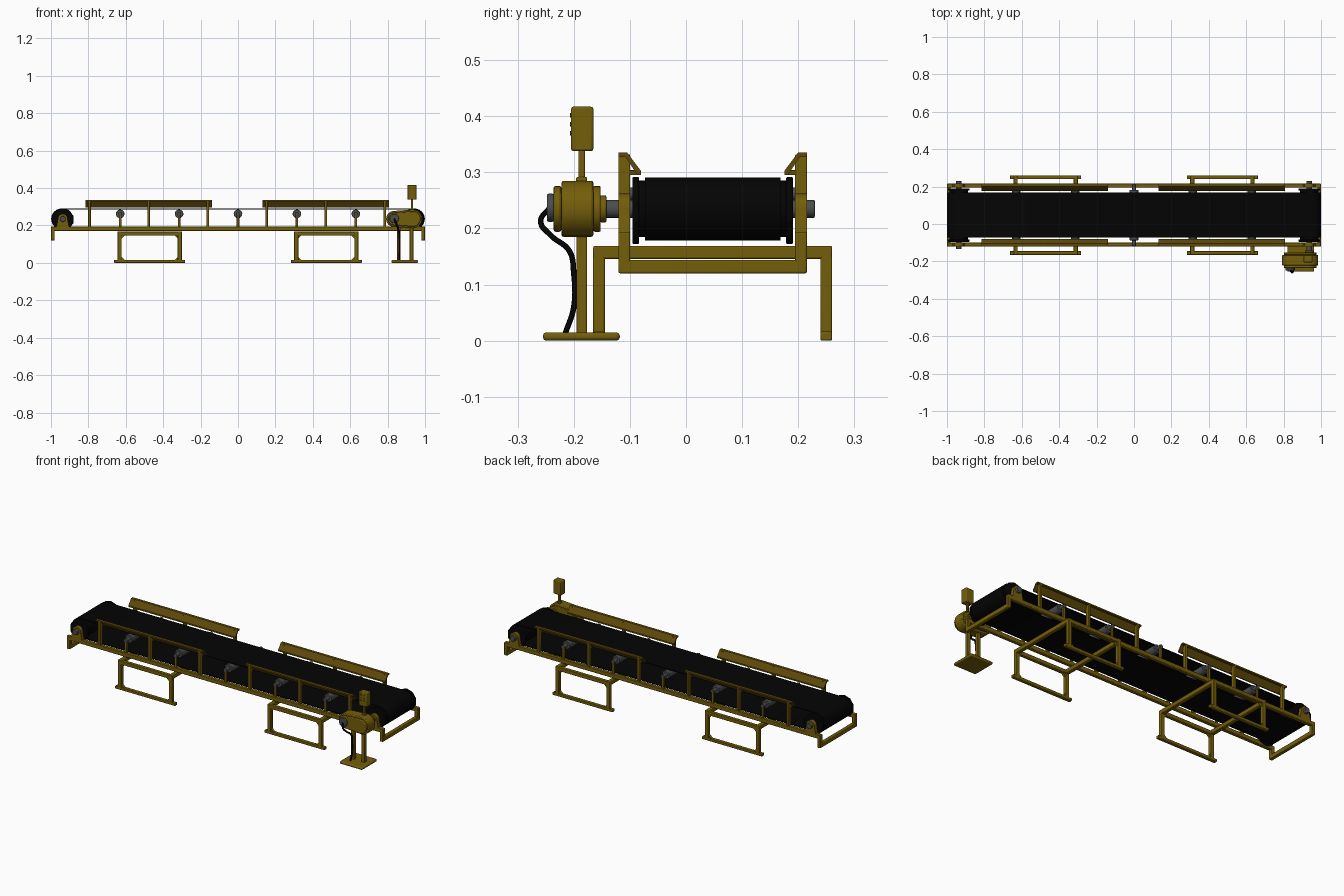
import bpy, bmesh, math
from mathutils import Vector, Matrix

if "Cube" in bpy.data.objects:
    bpy.data.objects.remove(bpy.data.objects["Cube"])

def mat(name, c):
    m = bpy.data.materials.new(name)
    m.diffuse_color = (*c, 1)
    m.use_nodes = True
    m.node_tree.nodes["Principled BSDF"].inputs["Base Color"].default_value = m.diffuse_color
    return m

YELLOW = mat("yellow_paint", (0.175, 0.112, 0.003))
WORN = mat("worn_brown_yellow_paint", (0.115, 0.068, 0.003))
BLACK = mat("black_rubber", (0.0012, 0.0012, 0.0013))
GREY = mat("grey_steel", (0.07, 0.073, 0.077))
CY = 0.0475            # centre line of the conveyor in y
RAIL = 0.1575          # rail offset from the centre line

def finish(name, bm, m, bevel=0.0, seg=2):
    bmesh.ops.recalc_face_normals(bm, faces=bm.faces)
    me = bpy.data.meshes.new(name)
    bm.to_mesh(me)
    bm.free()
    o = bpy.data.objects.new(name, me)
    bpy.context.collection.objects.link(o)
    me.materials.append(m)
    if bevel:
        b = o.modifiers.new("bevel", 'BEVEL')
        b.width, b.segments, b.limit_method = bevel, seg, 'ANGLE'
    bpy.ops.object.select_all(action='DESELECT')
    o.select_set(True)
    bpy.context.view_layer.objects.active = o
    bpy.ops.object.shade_smooth_by_angle(angle=math.radians(35))
    return o

def box(name, x, y, z, m=YELLOW, bevel=0.003):
    bm = bmesh.new()
    bmesh.ops.create_cube(bm, size=1)
    lo, hi = Vector((x[0], y[0], z[0])), Vector((x[1], y[1], z[1]))
    for v in bm.verts:
        v.co = (lo + hi) / 2 + v.co * (hi - lo)
    return finish(name, bm, m, bevel)

def cyl(name, r, x, z, y0, y1, m, n=24, bevel=0.0):
    """Cylinder along y."""
    bm = bmesh.new()
    M = Matrix.Translation((x, (y0 + y1) / 2, z)) @ Matrix.Rotation(math.pi / 2, 4, 'X')
    bmesh.ops.create_cone(bm, cap_ends=True, segments=n, radius1=r, radius2=r,
                          depth=abs(y1 - y0), matrix=M)
    return finish(name, bm, m, bevel)

def prism(name, pts, a, b, axis, m=YELLOW, bevel=0.0):
    """Extrude a profile: (x,z) points along y, or (y,z) points along x."""
    bm = bmesh.new()
    at = (lambda p, t: (p[0], t, p[1])) if axis == 'y' else (lambda p, t: (t, p[0], p[1]))
    A, B = ([bm.verts.new(at(p, t)) for p in pts] for t in (a, b))
    bm.faces.new(A)
    bm.faces.new(B[::-1])
    for i in range(len(pts)):
        j = (i + 1) % len(pts)
        bm.faces.new((A[i], B[i], B[j], A[j]))
    return finish(name, bm, m, bevel)

def stadium(xl, xr, z, rl, rr, n=12):
    right = [(xr + rr * math.cos(t), z + rr * math.sin(t))
             for t in [-math.pi / 2 + math.pi * i / n for i in range(n + 1)]]
    left = [(xl + rl * math.cos(t), z + rl * math.sin(t))
            for t in [math.pi / 2 + math.pi * i / n for i in range(n + 1)]]
    return right + left

# Belt: closed loop with open inside
outer, inner = stadium(-.943, .943, .235, .056, .056), stadium(-.943, .943, .235, .051, .051)
bm = bmesh.new()
rings = [[bm.verts.new((p[0], y, p[1])) for p in prof]
         for prof, y in ((outer, -.073), (outer, .168), (inner, .168), (inner, -.073))]
n = len(outer)
for k in range(4):
    A, B = rings[k], rings[(k + 1) % 4]
    for i in range(n):
        j = (i + 1) % n
        bm.faces.new((A[i], A[j], B[j], B[i]))
finish("belt", bm, BLACK)

for sx, end in ((-1, "left"), (1, "right")):
    # End drums with flanges and shafts
    x = sx * .937
    cyl(f"{end}_drum", .0505, x, .235, CY - .132, CY + .132, BLACK)
    cyl(f"{end}_shaft", .016, x, .235, CY - .182, CY + .182, GREY, 16, .002)
    # Dropped end crossbar
    xe = sorted((sx * .98, sx * 1.0))
    box(f"{end}_end_crossbar", xe, (CY - .168, CY + .168), (.12, .144))
    for s, side in ((-1, "front"), (1, "back")):
        y = CY + s * RAIL
        cyl(f"{end}_{side}_flange", .0605, x, .232, CY + s * .131, CY + s * .143, BLACK, 10, .003)
        box(f"{end}_{side}_end_post", xe, (y - .0105, y + .0105), (.12, .194))
        # Bearing bracket
        prism(f"{end}_{side}_bearing", [(x - .034, .19), (x + .034, .19), (x + .026, .232)] +
              [(x + .026 * math.cos(t), .236 + .026 * math.sin(t))
               for t in [math.pi * i / 10 for i in range(11)]] + [(x - .026, .232)],
              y - .0105, y + .0105, 'y')

# Side rails
for s, side in ((-1, "front"), (1, "back")):
    y = CY + s * RAIL
    box(f"{side}_rail", (-1, 1), (y - .0105, y + .0105), (.171, .194))
    # Slanted side guards on posts
    for gx in (-1, 1):
        g = "left" if gx < 0 else "right"
        c = -.478 if gx < 0 else .469
        P = lambda o, z: (CY + s * o, z)
        prism(f"{side}_{g}_guard", [P(.168, .335), P(.152, .335), P(.128, .303), P(.128, .295),
                                    P(.134, .295), P(.155, .327), P(.168, .327)],
              c - .338, c + .338, 'x', WORN)
        for i in (-1, 0, 1):
            xp = c + i * .316
            box(f"{side}_{g}_guard_post_{i + 2}", (xp - .007, xp + .007),
                (y - .0105, y + .0105), (.19, .332), bevel=.002)
            ys = sorted((CY + s * .13, CY + s * .16))
            box(f"{side}_{g}_guard_arm_{i + 2}", (xp - .007, xp + .007), ys, (.295, .304), WORN, .001)

# Carrying rollers with axles and brackets
for i in range(5):
    x = -.63 + i * .315
    cyl(f"roller_{i + 1}", .023, x, .262, CY - .135, CY + .135, GREY, 20, .002)
    cyl(f"roller_axle_{i + 1}", .011, x, .262, CY - .165, CY + .165, GREY, 12)
    for s, side in ((-1, "front"), (1, "back")):
        y = CY + s * RAIL
        box(f"{side}_roller_bracket_{i + 1}", (x - .007, x + .007), (y - .006, y + .006),
            (.19, .272), bevel=.002)

# Leg frames
for c, g in ((-.4725, "left"), (.4725, "right")):
    for s, side in ((-1, "front"), (1, "back")):
        y = CY + s * .2025
        ys = (y - .0105, y + .0105)
        box(f"{g}_{side}_foot_bar", (c - .19, c + .19), ys, (0, .016))
        box(f"{g}_{side}_top_bar", (c - .172, c + .172), ys, (.146, .167))
        for t in (-1, 1):
            x = c + t * .161
            box(f"{g}_{side}_leg_{'a' if t < 0 else 'b'}", (x - .011, x + .011), ys, (.01, .16))
            xi = x - t * .009
            for z, d in ((.148, -1), (.014, 1)):
                prism(f"{g}_{side}_gusset", [(xi, z), (xi - t * .02, z), (xi, z + d * .02)],
                      y - .007, y + .007, 'y')
    for t in (-1, 1):
        x = c + t * .161
        box(f"{g}_crossbeam_{'a' if t < 0 else 'b'}", (x - .011, x + .011),
            (CY - .213, CY + .213), (.146, .169))

# Gear motor
prism("motor_body", stadium(.835, .935, .235, .043, .05), -.222, -.165, 'y', YELLOW, .004)
prism("motor_front_cover", stadium(.835, .935, .235, .034, .041), -.236, -.222, 'y', YELLOW, .004)
prism("motor_back_cover", stadium(.835, .935, .235, .034, .041), -.165, -.152, 'y', YELLOW, .003)
cyl("motor_cap", .025, .835, .237, -.248, -.235, GREY, 20, .003)
cyl("motor_drive_collar", .024, .937, .235, -.153, -.142, YELLOW, 20, .002)
cyl("motor_drive_shaft", .016, .937, .235, -.145, -.11, GREY, 20)

# Motor stand
box("motor_base_plate", (.82, .963), (-.255, -.118), (0, .015), bevel=.006)
for i, x in enumerate((.86, .927)):
    box(f"motor_stand_post_{i + 1}", (x - .01, x + .01), (-.195, -.176), (.01, .2))

# Control box with buttons
box("control_stem", (.924, .936), (-.192, -.180), (.27, .345))
box("control_stem_foot", (.92, .94), (-.196, -.176), (.276, .292))
box("control_box", (.906, .955), (-.205, -.165), (.338, .417), bevel=.004)
for i, z in enumerate((.37, .386, .402)):
    for x in (.92, .94):
        cyl(f"control_button_{i + 1}", .004, x, z, -.207, -.2, WORN, 10)

# Power cable
cu = bpy.data.curves.new("power_cable", 'CURVE')
cu.dimensions, cu.bevel_depth, cu.bevel_resolution = '3D', .005, 2
sp = cu.splines.new('BEZIER')
path = [(.835, -.243, .237), (.845, -.259, .213), (.855, -.24, .187), (.862, -.208, .16),
        (.862, -.2, .12), (.862, -.2, .06), (.862, -.215, .013)]
sp.bezier_points.add(len(path) - 1)
for p, co in zip(sp.bezier_points, path):
    p.co = co
    p.handle_left_type = p.handle_right_type = 'AUTO'
cable = bpy.data.objects.new("power_cable", cu)
bpy.context.collection.objects.link(cable)
cu.materials.append(BLACK)
